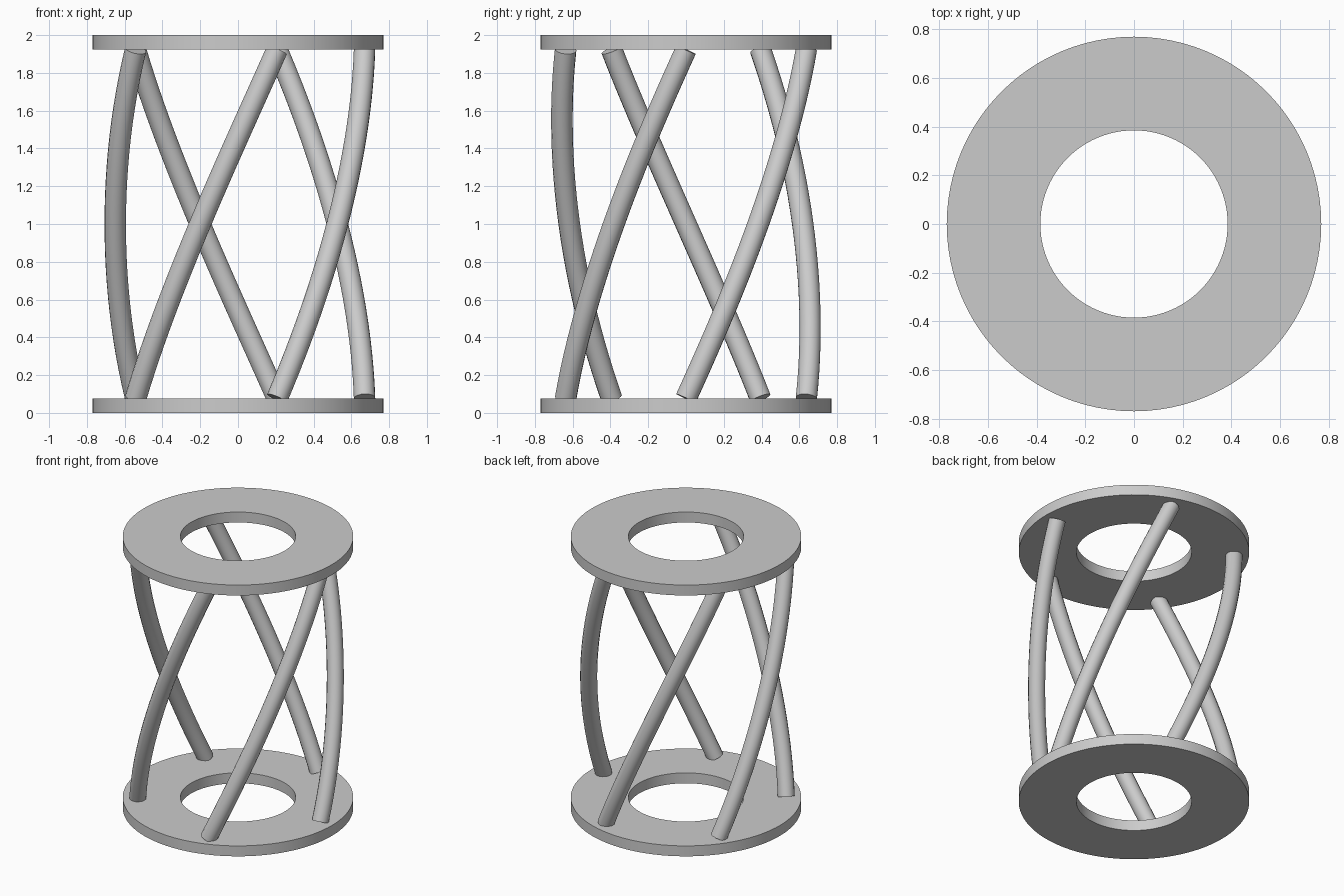
import bpy
import bmesh
from math import cos, sin, pi, tau, radians

if "Cube" in bpy.data.objects:
    bpy.data.objects.remove(bpy.data.objects["Cube"], do_unlink=True)

HEIGHT = 2.0
THICK = 0.077
OUTER, INNER = 0.77, 0.385
ROD_RADIUS = 0.057
ROD_RING = 0.67
ROD_COUNT = 5
TWIST = tau / ROD_COUNT
STEPS = 24

grey = bpy.data.materials.new("plain grey")
grey.use_nodes = True
grey.diffuse_color = (0.6, 0.6, 0.6, 1)
grey.node_tree.nodes["Principled BSDF"].inputs["Base Color"].default_value = grey.diffuse_color


def smooth(obj):
    bpy.ops.object.select_all(action="DESELECT")
    obj.select_set(True)
    bpy.context.view_layer.objects.active = obj
    bpy.ops.object.shade_smooth_by_angle(angle=radians(40))


def make_plate(name, z):
    """Flat washer: a rectangle spun about the z axis."""
    bm = bmesh.new()
    corners = [(INNER, 0), (OUTER, 0), (OUTER, THICK), (INNER, THICK)]
    verts = [bm.verts.new((r, 0, h)) for r, h in corners]
    edges = [bm.edges.new((verts[i - 1], verts[i])) for i in range(4)]
    bmesh.ops.spin(bm, geom=verts + edges, cent=(0, 0, 0), axis=(0, 0, 1),
                   angle=tau, steps=96, use_merge=True)
    bmesh.ops.remove_doubles(bm, verts=bm.verts, dist=1e-5)
    bmesh.ops.recalc_face_normals(bm, faces=bm.faces)
    mesh = bpy.data.meshes.new(name)
    bm.to_mesh(mesh)
    bm.free()
    mesh.materials.append(grey)
    obj = bpy.data.objects.new(name, mesh)
    obj.location.z = z
    bpy.context.collection.objects.link(obj)
    smooth(obj)


def make_rod(name, start):
    """Round bar twisting one fifth of a turn between the plates."""
    curve = bpy.data.curves.new(name, "CURVE")
    curve.dimensions = "3D"
    curve.bevel_depth = ROD_RADIUS
    curve.bevel_resolution = 6
    curve.use_fill_caps = True
    path = curve.splines.new("POLY")
    path.points.add(STEPS)
    for i, point in enumerate(path.points):
        t = i / STEPS
        r = ROD_RING - 0.02 * sin(pi * t)
        a = start + TWIST * t
        z = THICK + (HEIGHT - 2 * THICK) * t
        point.co = (r * cos(a), r * sin(a), z, 1)
    curve.materials.append(grey)
    obj = bpy.data.objects.new(name, curve)
    bpy.context.collection.objects.link(obj)
    bpy.ops.object.select_all(action="DESELECT")
    obj.select_set(True)
    bpy.context.view_layer.objects.active = obj
    bpy.ops.object.convert(target="MESH")
    smooth(bpy.context.view_layer.objects.active)


# End plates
make_plate("bottom_plate", 0)
make_plate("top_plate", HEIGHT - THICK)

# Twisted rods
for n in range(ROD_COUNT):
    make_rod(f"twisted_rod_{n + 1}", n * TWIST)
